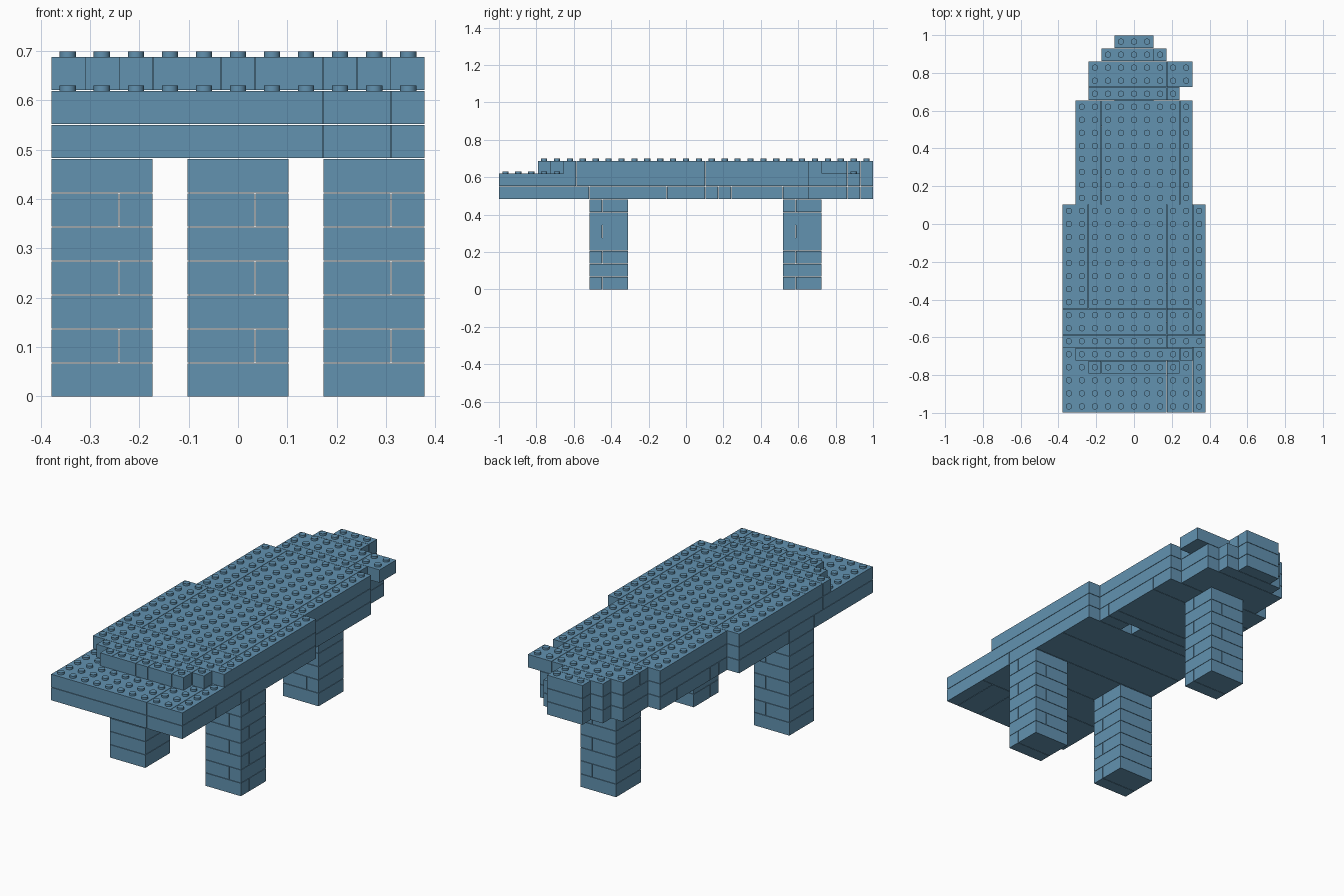
import bpy, bmesh, math
from mathutils import Matrix

if "Cube" in bpy.data.objects:
    bpy.data.objects.remove(bpy.data.objects["Cube"])

P = 2 / 29          # stud pitch, also the height of one course
GAP = 0.002         # seam between bricks
X0, Y0 = -5.5 * P, -1.0

blue = bpy.data.materials.new("dusty_blue")
blue.diffuse_color = (0.122, 0.287, 0.434, 1)
blue.use_nodes = True
blue.node_tree.nodes["Principled BSDF"].inputs["Base Color"].default_value = blue.diffuse_color


def finish(name, bm):
    mesh = bpy.data.meshes.new(name)
    bm.to_mesh(mesh)
    bm.free()
    mesh.materials.append(blue)
    obj = bpy.data.objects.new(name, mesh)
    bpy.context.collection.objects.link(obj)
    return obj


def add_brick(bm, course, c0, c1, r0, r1):
    """Box covering columns c0..c1 and rows r0..r1 of one course."""
    size = ((c1 - c0) * P - GAP, (r1 - r0) * P - GAP, P - GAP)
    mid = (X0 + (c0 + c1) / 2 * P, Y0 + (r0 + r1) / 2 * P,
           course * P + size[2] / 2)
    bmesh.ops.create_cube(bm, size=1, matrix=Matrix.Translation(mid)
                          @ Matrix.Diagonal((*size, 1)))


def cells(bricks):
    return {(c, r) for c0, c1, r0, r1 in bricks
            for c in range(c0, c1) for r in range(r0, r1)}


# Bricks of each deck course: first column, last column, first row, last row
lower = [(0, 8, 0, 4), (8, 10, 0, 4), (10, 11, 0, 4),
         (0, 11, 4, 7), (0, 11, 7, 10), (0, 11, 10, 13), (0, 11, 13, 16),
         (1, 7, 16, 17), (8, 10, 16, 17), (1, 10, 17, 18),
         (1, 10, 18, 22), (1, 10, 22, 24),
         (2, 9, 24, 27), (3, 8, 27, 28), (4, 7, 28, 29)]
middle = [(0, 8, 0, 6), (8, 10, 0, 6), (10, 11, 0, 6),
          (0, 8, 6, 16), (8, 11, 6, 16),
          (1, 3, 16, 24), (3, 10, 16, 24),
          (2, 9, 24, 27), (3, 8, 27, 28), (4, 7, 28, 29)]
upper = [(2, 3, 3, 4), (3, 5, 3, 4), (5, 6, 3, 4), (6, 8, 3, 4), (8, 9, 3, 4),
         (1, 9, 4, 5), (9, 10, 4, 5), (0, 8, 5, 6), (8, 11, 5, 6),
         (0, 8, 6, 8), (8, 10, 6, 8), (10, 11, 6, 16),
         (0, 2, 8, 16), (2, 8, 8, 16), (8, 10, 8, 16),
         (1, 3, 16, 24), (3, 9, 16, 24), (9, 10, 16, 24),
         (2, 8, 24, 25), (8, 9, 24, 25), (2, 8, 25, 27), (8, 10, 25, 27),
         (3, 7, 27, 28), (4, 7, 28, 29)]

for name, course, bricks in (("lower_deck", 7, lower),
                             ("middle_deck", 8, middle),
                             ("upper_deck", 9, upper)):
    bm = bmesh.new()
    for b in bricks:
        add_brick(bm, course, *b)
    finish(name, bm)

# Studs on every deck cell that has nothing above it
for name, course, spots in (("low_studs", 9, cells(middle) - cells(upper)),
                            ("top_studs", 10, cells(upper))):
    bm = bmesh.new()
    for c, r in sorted(spots):
        at = (X0 + (c + 0.5) * P, Y0 + (r + 0.5) * P, course * P - GAP + 0.005)
        bmesh.ops.create_cone(bm, cap_ends=True, segments=16, radius1=0.0165,
                              radius2=0.0165, depth=0.012,
                              matrix=Matrix.Translation(at))
    obj = finish(name, bm)
    bpy.ops.object.select_all(action='DESELECT')
    obj.select_set(True)
    bpy.context.view_layer.objects.active = obj
    bpy.ops.object.shade_smooth_by_angle(angle=math.radians(30))

# Three square legs, with seams that change direction on every course
for name, c, r in (("front_left_leg", 0, 7), ("front_right_leg", 8, 7),
                   ("back_leg", 4, 22)):
    bm = bmesh.new()
    for k in range(7):
        if k % 2:
            add_brick(bm, k, c, c + 2, r, r + 3)
            add_brick(bm, k, c + 2, c + 3, r, r + 3)
        else:
            add_brick(bm, k, c, c + 3, r, r + 1)
            add_brick(bm, k, c, c + 3, r + 1, r + 3)
    finish(name, bm)
